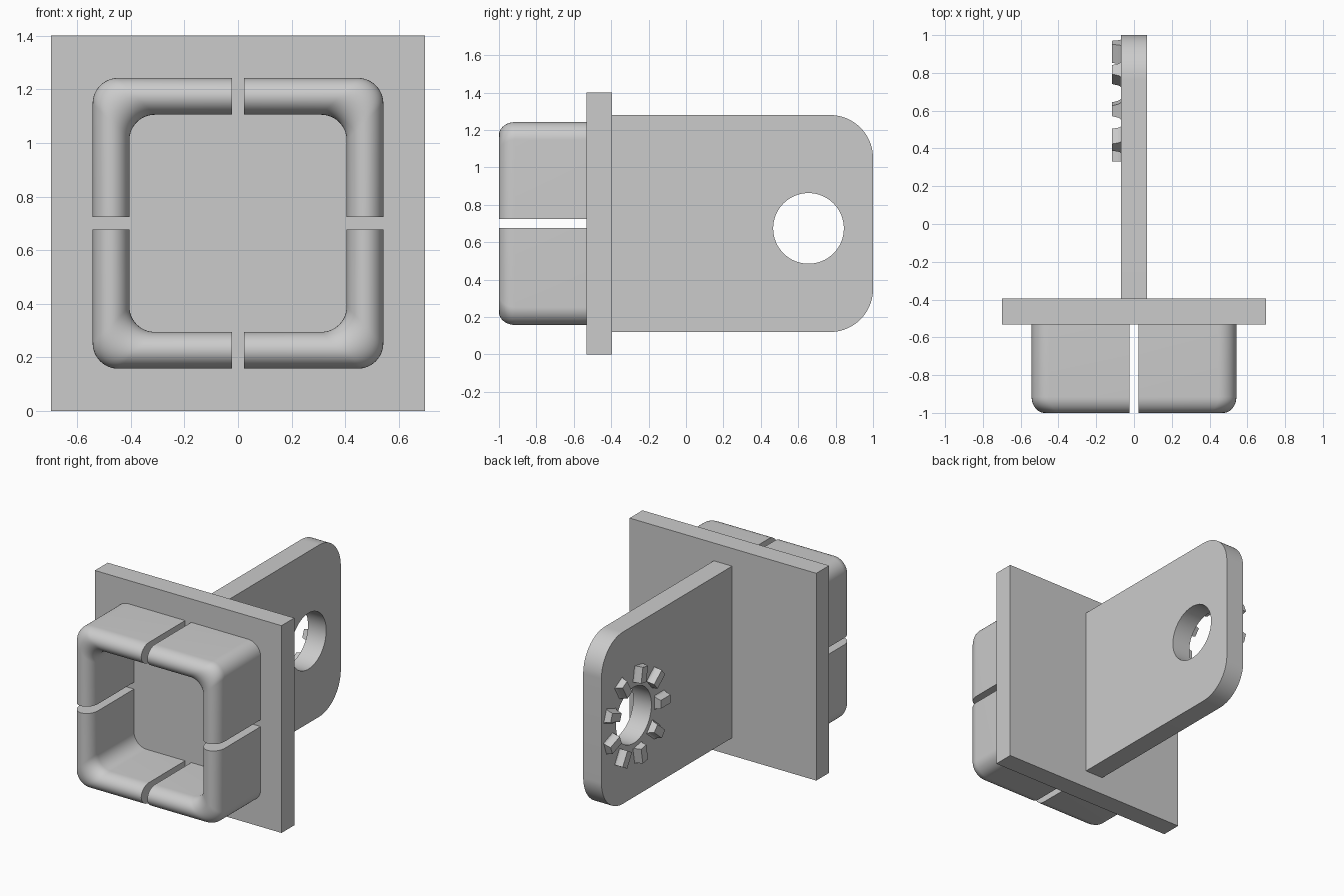
import bpy, bmesh
from math import sin, cos, pi, radians

if "Cube" in bpy.data.objects:
    bpy.data.objects.remove(bpy.data.objects["Cube"])

grey = bpy.data.materials.new("plain grey")
grey.use_nodes = True
GREY = (0.6, 0.6, 0.6, 1)
grey.diffuse_color = GREY
grey.node_tree.nodes["Principled BSDF"].inputs["Base Color"].default_value = GREY


def finish(name, bm, location=(0, 0, 0), smooth=False):
    bmesh.ops.recalc_face_normals(bm, faces=bm.faces)
    mesh = bpy.data.meshes.new(name)
    bm.to_mesh(mesh)
    bm.free()
    mesh.materials.append(grey)
    obj = bpy.data.objects.new(name, mesh)
    obj.location = location
    bpy.context.collection.objects.link(obj)
    if smooth:
        smooth_by_angle(obj)
    return obj


def smooth_by_angle(obj):
    bpy.ops.object.select_all(action="DESELECT")
    obj.select_set(True)
    bpy.context.view_layer.objects.active = obj
    bpy.ops.object.shade_smooth_by_angle(angle=radians(30))


def arc(cx, cy, rx, ry, start, end, steps):
    angles = [start + (end - start) * i / steps for i in range(steps + 1)]
    return [(cx + rx * cos(a), cy + ry * sin(a)) for a in angles]


# Square mounting plate
bm = bmesh.new()
bmesh.ops.create_cube(bm, size=1)
bmesh.ops.scale(bm, vec=(1.395, 0.137, 1.4), verts=bm.verts)
finish("mounting_plate", bm, (0, -0.463, 0.7))

# Split square collar: one rounded corner wall swept, then mirrored
OUTER, INNER, GAP, CORNER = 0.542, 0.405, 0.023, 0.095
mid, half = (OUTER + INNER) / 2, (OUTER - INNER) / 2
section = [(INNER, -0.53)] + arc(mid, -0.915, half, 0.085, pi, 2 * pi, 20) + [(OUTER, -0.53)]
bm = bmesh.new()
rings = []
for size, y in section:
    path = [(size, GAP)] + arc(size - CORNER, size - CORNER, CORNER, CORNER, 0, pi / 2, 16) + [(GAP, size)]
    rings.append([bm.verts.new((x, y, z)) for x, z in path])
for a, b in zip(rings, rings[1:] + rings[:1]):
    for i in range(len(a) - 1):
        bm.faces.new((a[i], a[i + 1], b[i + 1], b[i]))
for end in (0, -1):
    bm.faces.new([ring[end] for ring in rings])
collar = finish("split_collar", bm, (0, 0, 0.7), smooth=True)
mirror = collar.modifiers.new("quarters", "MIRROR")
mirror.use_axis = (True, False, True)
mirror.use_clip = False
mirror.use_mirror_merge = False

# Upright arm with rounded end and a round hole
HOLE_Y, HOLE_Z, THICK = 0.655, 0.674, 0.068
LOW, HIGH, ROUND = 0.12, 1.28, 0.23
outline = [(-0.395, LOW)]
outline += arc(1 - ROUND, LOW + ROUND, ROUND, ROUND, -pi / 2, 0, 24)
outline += arc(1 - ROUND, HIGH - ROUND, ROUND, ROUND, 0, pi / 2, 24)
outline += [(-0.395, HIGH)]
hole = arc(HOLE_Y, HOLE_Z, 0.189, 0.189, 0, 2 * pi, 64)[:-1]
curve = bpy.data.curves.new("arm", "CURVE")
curve.dimensions = "2D"
curve.fill_mode = "BOTH"
curve.extrude = THICK
for loop in (outline, hole):
    spline = curve.splines.new("POLY")
    spline.points.add(len(loop) - 1)
    for point, (u, v) in zip(spline.points, loop):
        point.co = (u, v, 0, 1)
    spline.use_cyclic_u = True
curve.materials.append(grey)
arm = bpy.data.objects.new("arm", curve)
arm.rotation_euler = (pi / 2, 0, pi / 2)
bpy.context.collection.objects.link(arm)
bpy.ops.object.select_all(action="DESELECT")
arm.select_set(True)
bpy.context.view_layer.objects.active = arm
bpy.ops.object.convert(target="MESH")
smooth_by_angle(bpy.context.view_layer.objects.active)

# Ring of nine flared teeth around the hole
side = [(0.052, -0.004), (0.041, 0.006), (0.036, 0.016), (0.028, 0.048)]
tooth = side + [(-w, h) for w, h in reversed(side)]
bm = bmesh.new()
for k in range(9):
    a = radians(20 + 40 * k)
    ends = []
    for r in (0.22, 0.325):
        ends.append([bm.verts.new((-THICK - h,
                                   HOLE_Y + r * cos(a) - w * sin(a),
                                   HOLE_Z + r * sin(a) + w * cos(a))) for w, h in tooth])
    inner, outer = ends
    bm.faces.new(inner)
    bm.faces.new(outer)
    for i in range(len(tooth)):
        j = (i + 1) % len(tooth)
        bm.faces.new((inner[i], inner[j], outer[j], outer[i]))
finish("locking_teeth", bm)
